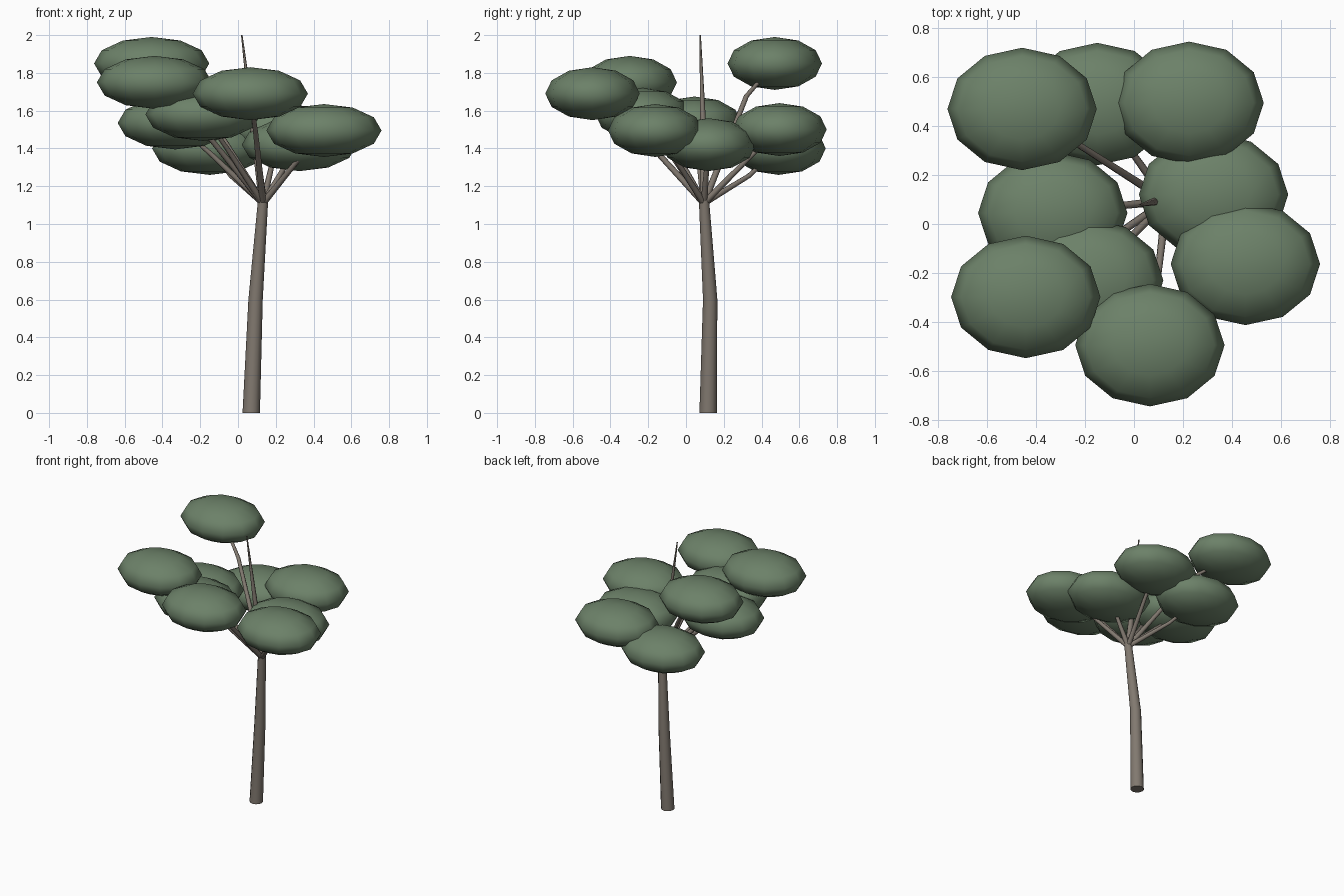
import bpy, bmesh, math
from mathutils import Vector

if "Cube" in bpy.data.objects:
    bpy.data.objects.remove(bpy.data.objects["Cube"])


def material(name, rgb):
    m = bpy.data.materials.new(name)
    m.diffuse_color = (*rgb, 1)
    m.use_nodes = True
    m.node_tree.nodes["Principled BSDF"].inputs["Base Color"].default_value = m.diffuse_color
    return m


BARK = material("bark", (0.22, 0.19, 0.16))
LEAF = material("leaf", (0.15, 0.22, 0.14))


def finish(bm, name, mat, angle):
    bmesh.ops.recalc_face_normals(bm, faces=bm.faces)
    me = bpy.data.meshes.new(name)
    bm.to_mesh(me)
    bm.free()
    me.materials.append(mat)
    ob = bpy.data.objects.new(name, me)
    bpy.context.collection.objects.link(ob)
    bpy.ops.object.select_all(action='DESELECT')
    ob.select_set(True)
    bpy.context.view_layer.objects.active = ob
    bpy.ops.object.shade_smooth_by_angle(angle=math.radians(angle))
    return ob


def tube(name, points, radii, sides, level=False):
    """Tapered tube through points; level keeps its rings horizontal."""
    pts = [Vector(p) for p in points]
    bm = bmesh.new()
    rings = []
    for i, (p, r) in enumerate(zip(pts, radii)):
        d = pts[min(i + 1, len(pts) - 1)] - pts[max(i - 1, 0)]
        if level:
            d = Vector((0, 0, 1))
        q = Vector((0, 0, 1)).rotation_difference(d.normalized())
        rings.append([bm.verts.new(p + q @ Vector((r * math.cos(a), r * math.sin(a), 0)))
                      for a in (2 * math.pi * k / sides for k in range(sides))])
    for a, b in zip(rings, rings[1:]):
        for k in range(sides):
            n = (k + 1) % sides
            bm.faces.new((a[k], a[n], b[n], b[k]))
    bm.faces.new(rings[0])
    bm.faces.new(rings[-1])
    return finish(bm, name, BARK, 50)


# Trunk and thin leader shoot
FORK = Vector((0.133, 0.095, 1.13))
tube("trunk", [(0.07, 0.117, 0), (0.093, 0.128, 0.6), FORK],
     [0.046, 0.038, 0.027], 12, level=True)
tube("leader", [FORK - Vector((0, 0, 0.02)), (0.075, 0.09, 1.55), (0.02, 0.075, 2.0)],
     [0.022, 0.015, 0.004], 8)

# Leaf pads: centre, and how far up the branch bends
PADS = [
    ((-0.457, 0.470, 1.85), 0.76),
    ((-0.150, 0.490, 1.40), 0.46),
    ((0.225, 0.495, 1.50), 0.60),
    ((0.325, 0.120, 1.42), 0.60),
    ((0.455, -0.163, 1.495), 0.60),
    ((0.065, -0.495, 1.69), 0.65),
    ((-0.442, -0.298, 1.75), 0.65),
    ((-0.332, 0.045, 1.535), 0.60),
    ((-0.185, -0.230, 1.58), 0.60),
]

for i, (centre, bend) in enumerate(PADS, 1):
    c = Vector(centre)
    d = c - FORK
    # Bent branch from the fork into the pad
    knee = FORK + Vector((d.x * 0.6, d.y * 0.6, d.z * bend))
    tube(f"branch_{i}", [FORK - Vector((0, 0, 0.02)), knee, c], [0.018, 0.013, 0.008], 8)
    # Flattened low-poly pad
    bm = bmesh.new()
    bmesh.ops.create_uvsphere(bm, u_segments=12, v_segments=6, radius=1)
    for v in bm.verts:
        v.co = c + Vector((v.co.x * 0.305, v.co.y * 0.25, v.co.z * 0.14))
    finish(bm, f"leaf_pad_{i}", LEAF, 80)
